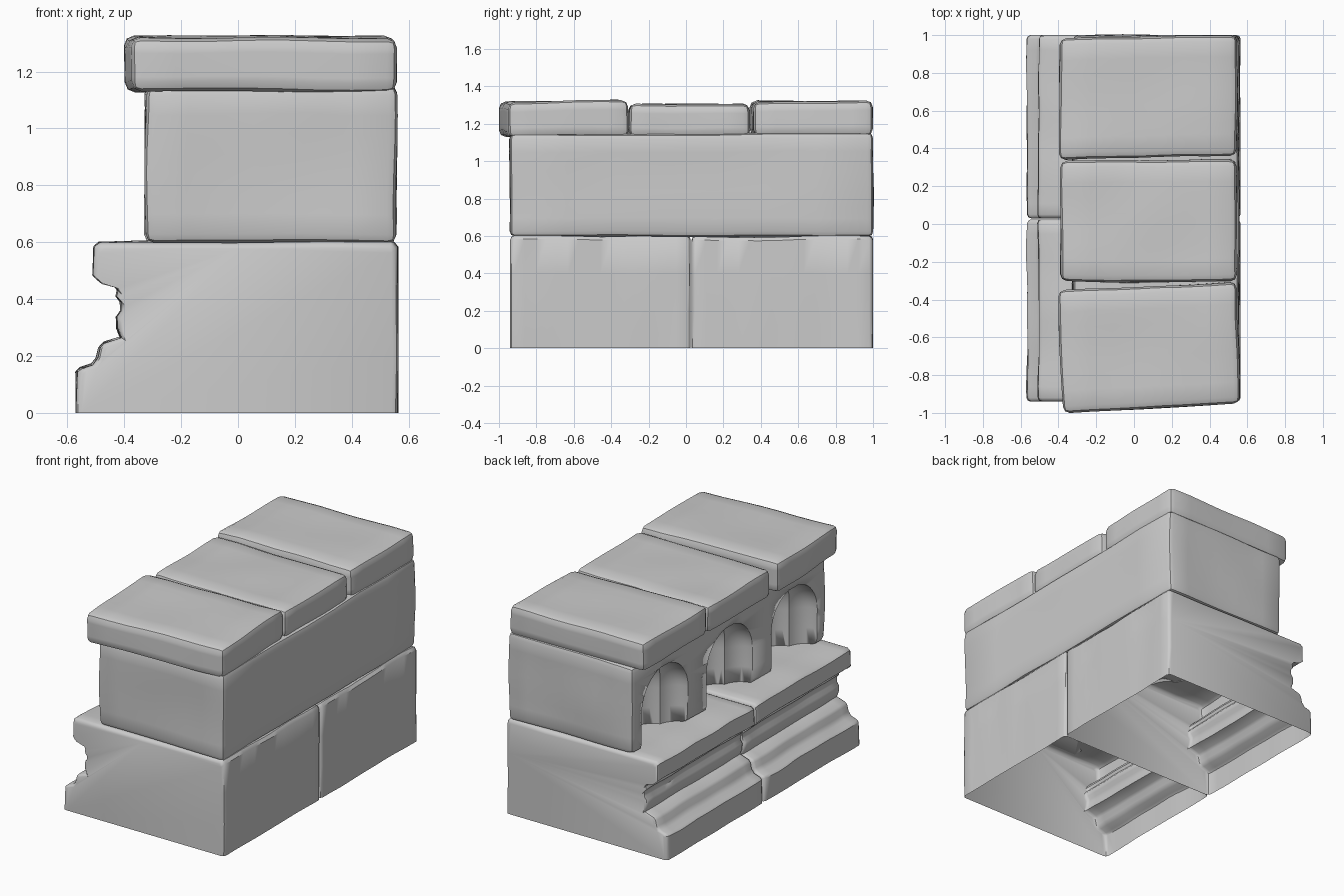
import bpy, bmesh
from math import sin, cos, pi, sqrt
from mathutils import Vector, noise

if "Cube" in bpy.data.objects:
    bpy.data.objects.remove(bpy.data.objects["Cube"])


def finish(name, bm, angle=35):
    bmesh.ops.recalc_face_normals(bm, faces=bm.faces)
    mesh = bpy.data.meshes.new(name)
    bm.to_mesh(mesh)
    bm.free()
    ob = bpy.data.objects.new(name, mesh)
    bpy.context.collection.objects.link(ob)
    bpy.ops.object.select_all(action='DESELECT')
    ob.select_set(True)
    bpy.context.view_layer.objects.active = ob
    bpy.ops.object.shade_smooth_by_angle(angle=angle * pi / 180)
    return ob


def wear(bm, amount, seed):
    # Gentle low-frequency chiselled waviness
    for v in bm.verts:
        v.co += noise.noise_vector(v.co * 3.0 + Vector((seed, 0, 0))) * amount


def stone(name, plan, bottom, tops, bevel, amount, seed):
    # Rounded block from a four-cornered plan, with a top height per corner
    bm = bmesh.new()
    lo = [bm.verts.new((x, y, bottom)) for x, y in plan]
    hi = [bm.verts.new((x, y, z)) for (x, y), z in zip(plan, tops)]
    bm.faces.new(lo[::-1])
    bm.faces.new(hi)
    for i in range(4):
        j = (i + 1) % 4
        bm.faces.new((lo[i], lo[j], hi[j], hi[i]))
    bmesh.ops.bevel(bm, geom=bm.edges[:], offset=bevel, segments=2, profile=0.5,
                    affect='EDGES', clamp_overlap=True)
    bmesh.ops.subdivide_edges(bm, edges=[e for e in bm.edges if e.calc_length() > 0.08],
                              cuts=6, use_grid_fill=True)
    wear(bm, amount, seed)
    return finish(name, bm)


# Moulded plinth blocks: open-bottomed shells swept along y
PROFILE = [(0.565, 0), (0.565, 0.2), (0.565, 0.4), (0.565, 0.58), (0.55, 0.598),
           (0.3, 0.6), (0, 0.6), (-0.3, 0.6), (-0.485, 0.6), (-0.503, 0.585),
           (-0.505, 0.485), (-0.49, 0.472), (-0.435, 0.455), (-0.42, 0.43),
           (-0.425, 0.41), (-0.41, 0.39), (-0.41, 0.36), (-0.425, 0.34),
           (-0.425, 0.30), (-0.412, 0.265), (-0.475, 0.245), (-0.488, 0.23),
           (-0.496, 0.195), (-0.515, 0.17), (-0.555, 0.157), (-0.567, 0.145), (-0.567, 0)]


def plinth(name, y0, y1, seed):
    bm = bmesh.new()
    steps = 16
    stations = [(y0, 0.018), (y0 + 0.006, 0.006)]
    stations += [(y0 + 0.02 + (y1 - y0 - 0.04) * i / steps, 0) for i in range(steps + 1)]
    stations += [(y1 - 0.006, 0.006), (y1, 0.018)]
    rings = []
    for y, inset in stations:
        ring = []
        for x, z in PROFILE:
            n = noise.noise_vector(Vector((x * 3 + seed, y * 4, z * 3))) * 0.011
            k = 1 - inset / 0.5
            ring.append(bm.verts.new((x * k + (n.x if x < 0.5 else -abs(n.x)),
                                      y, z * k + (n.z if z > 0 else 0))))
        rings.append(ring)
    for a, b in zip(rings, rings[1:]):
        for i in range(len(PROFILE) - 1):
            bm.faces.new((a[i], a[i + 1], b[i + 1], b[i]))
    bm.faces.new(rings[0])
    bm.faces.new(rings[-1])
    return finish(name, bm, 40)


plinth("plinth_front", -0.94, 0.025, 1.0)
plinth("plinth_back", 0.03, 1.0, 5.0)

# Long middle course
wall = stone("middle_course", [(-0.325, -0.94), (0.555, -0.94), (0.555, 1.0), (-0.325, 1.0)],
             0.597, [1.15] * 4, 0.03, 0.01, 2.0)


# Arched fluted niches cut in the -x face
def niche_cutter(yc):
    bm = bmesh.new()
    spring, rise, half, depth = 0.83, 0.225, 0.23, 0.22
    levels = [(0.55, 1), (0.7, 1), (spring, 1)]
    levels += [(spring + rise * sin(a * pi / 20), cos(a * pi / 20)) for a in range(1, 10)]
    rings = []
    for z, k in levels:
        pts = [(-0.45, -half * k)]
        for i in range(33):
            t = pi * i / 32
            f = 1 - 0.22 * (1 - abs(cos(2 * t)))
            pts.append((-0.325 + depth * sqrt(k) * sin(t) * f, -half * k * cos(t) * f))
        pts.append((-0.45, half * k))
        rings.append([bm.verts.new((x, yc + y, z)) for x, y in pts])
    n = len(rings[0])
    for a, b in zip(rings, rings[1:]):
        for i in range(n):
            j = (i + 1) % n
            bm.faces.new((a[i], a[j], b[j], b[i]))
    bm.faces.new(rings[0])
    bm.faces.new(rings[-1])
    cutter = finish("niche_cutter", bm)
    cutter.hide_render = True
    return cutter


for yc in (0.677, 0.03, -0.617):
    cutter = niche_cutter(yc)
    mod = wall.modifiers.new("niche", 'BOOLEAN')
    mod.operation = 'DIFFERENCE'
    mod.solver = 'EXACT'
    mod.object = cutter
    bpy.context.view_layer.objects.active = wall
    bpy.ops.object.modifier_apply(modifier=mod.name)
    bpy.data.objects.remove(cutter)

# Three uneven coping slabs
stone("coping_back", [(-0.395, 0.34), (0.545, 0.362), (0.548, 1.0), (-0.395, 0.985)],
      1.135, [1.32, 1.32, 1.32, 1.32], 0.035, 0.009, 3.0)
stone("coping_middle", [(-0.39, -0.305), (0.543, -0.305), (0.543, 0.345), (-0.39, 0.33)],
      1.13, [1.305] * 4, 0.035, 0.009, 7.0)
stone("coping_front", [(-0.375, -1.0), (0.56, -0.95), (0.543, -0.308), (-0.405, -0.352)],
      1.13, [1.315, 1.315, 1.328, 1.328], 0.035, 0.009, 11.0)
